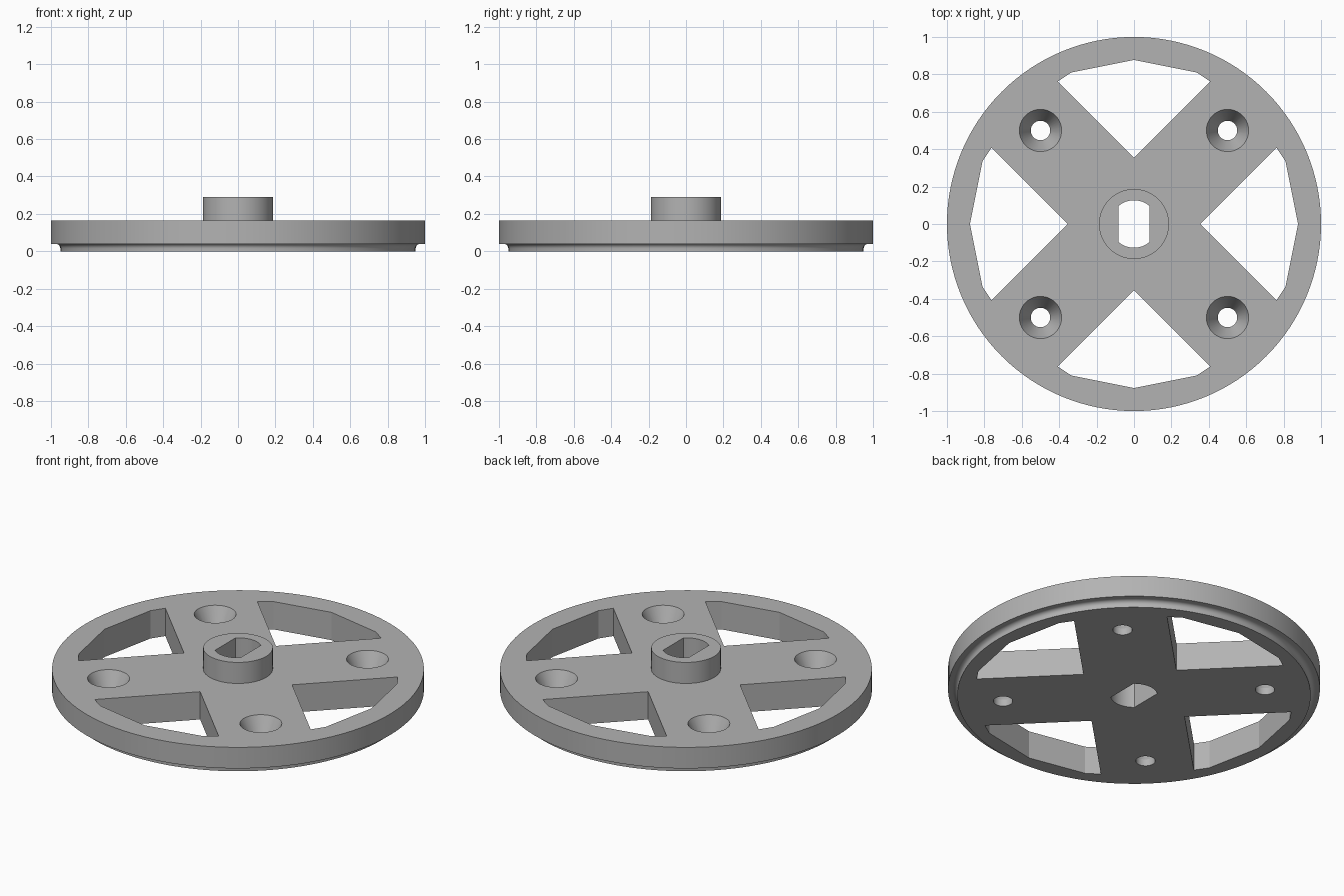
import bpy, bmesh
from math import sin, cos, pi, sqrt, asin, radians
from mathutils import Matrix, Vector

if "Cube" in bpy.data.objects:
    bpy.data.objects.remove(bpy.data.objects["Cube"])

grey = bpy.data.materials.new("plain_grey")
grey.use_nodes = True
GREY = (0.45, 0.45, 0.45, 1)
grey.diffuse_color = GREY
grey.node_tree.nodes["Principled BSDF"].inputs["Base Color"].default_value = GREY

TOP, HUB_TOP = 0.165, 0.29


def finish(name, bm):
    bmesh.ops.remove_doubles(bm, verts=bm.verts, dist=1e-5)
    bmesh.ops.recalc_face_normals(bm, faces=bm.faces)
    mesh = bpy.data.meshes.new(name)
    bm.to_mesh(mesh)
    bm.free()
    mesh.materials.append(grey)
    obj = bpy.data.objects.new(name, mesh)
    bpy.context.collection.objects.link(obj)
    return obj


def lathe(name, profile, segments, centre=(0, 0)):
    """Revolve (radius, z) points into a capped solid."""
    bm = bmesh.new()
    rings = [[bm.verts.new((centre[0] + r * cos(2 * pi * i / segments),
                            centre[1] + r * sin(2 * pi * i / segments), z))
              for i in range(segments)] for r, z in profile]
    for low, high in zip(rings, rings[1:]):
        for i in range(segments):
            j = (i + 1) % segments
            bm.faces.new((low[i], low[j], high[j], high[i]))
    bm.faces.new(rings[0][::-1])
    bm.faces.new(rings[-1])
    return finish(name, bm)


def prism(name, outline, z0, z1):
    """Extrude a flat outline straight up."""
    bm = bmesh.new()
    face = bm.faces.new([bm.verts.new((x, y, z0)) for x, y in outline])
    up = bmesh.ops.extrude_face_region(bm, geom=[face])["geom"]
    bmesh.ops.translate(bm, vec=(0, 0, z1 - z0),
                        verts=[v for v in up if isinstance(v, bmesh.types.BMVert)])
    return finish(name, bm)


def cut(obj, cutters):
    """Subtract the cutters and keep the result as plain mesh."""
    for cutter in cutters:
        mod = obj.modifiers.new("cut", "BOOLEAN")
        mod.operation, mod.solver, mod.object = "DIFFERENCE", "EXACT", cutter
    result = bpy.data.meshes.new_from_object(
        obj.evaluated_get(bpy.context.evaluated_depsgraph_get()))
    obj.modifiers.clear()
    obj.data = result


# Disc with a concave step around its lower rim
FILLET = 0.025
cove = [(0.975 - FILLET * cos(a), 0.04 - FILLET + FILLET * sin(a))
        for a in [pi / 2 * k / 6 for k in range(7)]]
disc = lathe("wheel_disc", [(0.95, 0)] + cove + [(1, 0.04), (1, TOP)], 128)

# Raised hub
hub = lathe("hub", [(0.187, TOP), (0.187, HUB_TOP)], 64)

# Four windows between the spokes, with a faceted outer edge
RIM, TIP = 0.877, 0.355
shoulder = Vector((RIM * sin(pi / 8), RIM * cos(pi / 8)))
corner = Vector((RIM * sin(pi / 4), RIM * cos(pi / 4)))
step = corner - shoulder
t = (shoulder.y - shoulder.x - TIP) / (step.x - step.y)
side = shoulder + step * t
window = [Vector((0, TIP)), side, shoulder, Vector((0, RIM)),
          Vector((-shoulder.x, shoulder.y)), Vector((-side.x, side.y))]
cutters = [prism("window_cutter", [Matrix.Rotation(k * pi / 2, 2) @ p for p in window],
                 -0.1, 0.4) for k in range(4)]

# Four tapered screw holes
WIDE, NARROW, SEAT = 0.113, 0.052, 0.04
slope = (WIDE - NARROW) / (TOP - SEAT)
hole = [(NARROW, -0.1), (NARROW, SEAT), (WIDE + slope * 0.1, TOP + 0.1)]
cutters += [lathe("screw_hole_cutter", hole, 40, (x, y))
            for x in (-0.5, 0.5) for y in (-0.5, 0.5)]

# Shaft bore with two flats
BORE, FLAT = 0.127, 0.083
reach = asin(FLAT / BORE)
arc = [(BORE * sin(a), BORE * cos(a))
       for a in [reach * (k / 6 - 1) for k in range(13)]]
bore = prism("bore_cutter", arc + [(-x, -y) for x, y in arc], -0.1, 0.4)

cut(disc, cutters + [bore])
cut(hub, [bore])
for helper in cutters + [bore]:
    bpy.data.objects.remove(helper)

# Smooth the round walls, keep the crisp edges
for obj in (disc, hub):
    bpy.ops.object.select_all(action="DESELECT")
    obj.select_set(True)
    bpy.context.view_layer.objects.active = obj
    bpy.ops.object.shade_smooth_by_angle(angle=radians(20))
